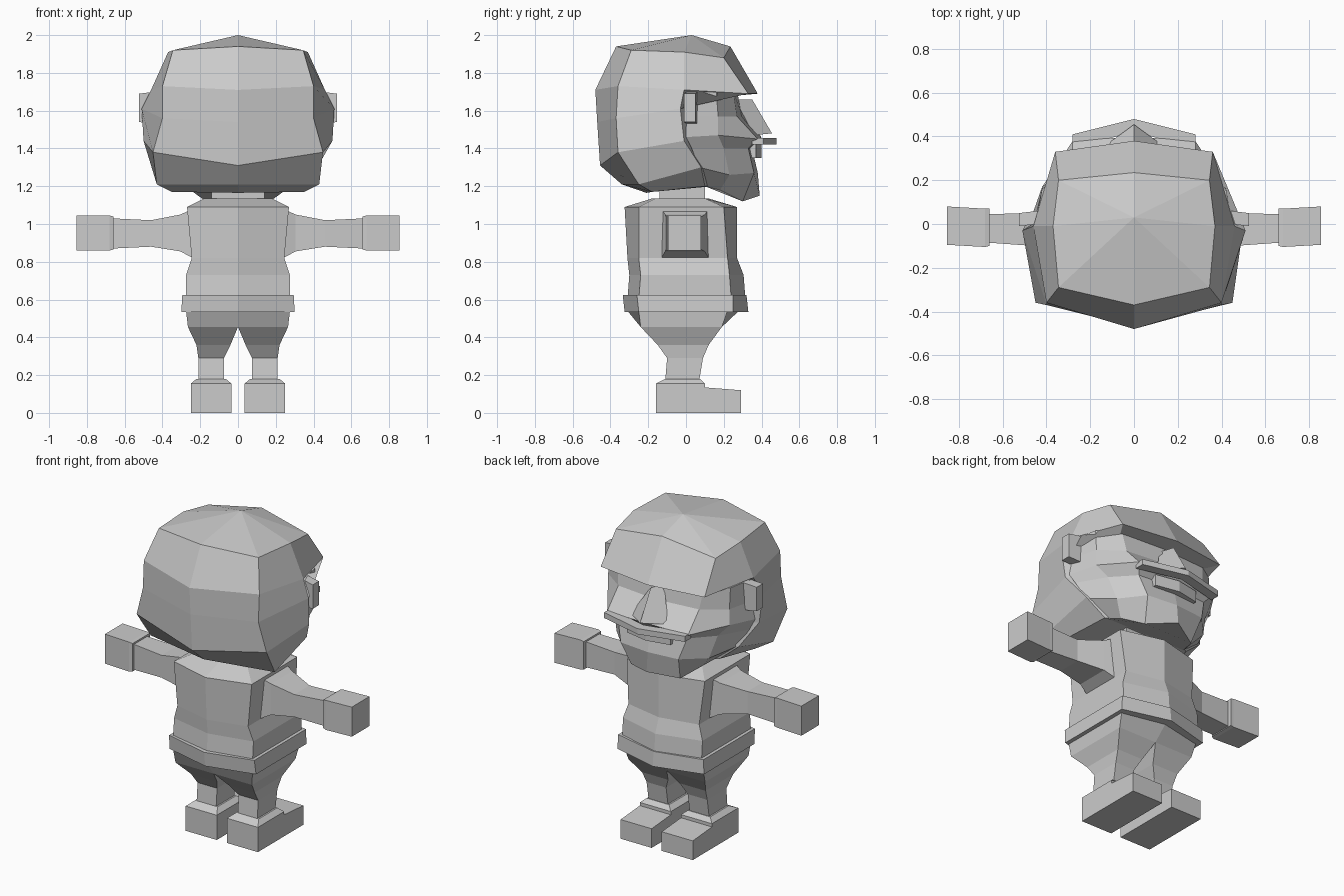
import bpy
import bmesh

default_cube = bpy.data.objects.get("Cube")
if default_cube:
    bpy.data.objects.remove(default_cube, do_unlink=True)

# One plain grey for the whole figure
grey = bpy.data.materials.new("plain grey")
grey.use_nodes = True
colour = (.6, .6, .6, 1)
grey.diffuse_color = colour
grey.node_tree.nodes["Principled BSDF"].inputs["Base Color"].default_value = colour


def loft(name, rings, apex=None):
    """Bridge matching closed rings and cap both ends; apex turns the first cap into a fan."""
    bm = bmesh.new()
    loops = [[bm.verts.new(point) for point in ring] for ring in rings]
    count = len(loops[0])
    for upper, lower in zip(loops, loops[1:]):
        for i in range(count):
            j = (i + 1) % count
            bm.faces.new((upper[i], upper[j], lower[j], lower[i]))
    bm.faces.new(loops[-1])
    if apex:
        tip = bm.verts.new(apex)
        for i in range(count):
            bm.faces.new((loops[0][i], loops[0][(i + 1) % count], tip))
    else:
        bm.faces.new(loops[0])
    bmesh.ops.recalc_face_normals(bm, faces=bm.faces)
    mesh = bpy.data.meshes.new(name)
    bm.to_mesh(mesh)
    bm.free()
    mesh.materials.append(grey)
    obj = bpy.data.objects.new(name, mesh)
    bpy.context.collection.objects.link(obj)
    return obj


def symmetric(half):
    """Complete a half ring that starts and ends on the centre plane."""
    return list(half) + [(-x, y, z) for x, y, z in half[-2:0:-1]]


def hexagon(z, width, back, back_corner, front_corner, front):
    return symmetric([(0, back, z), (width, back_corner, z),
                      (width, front_corner, z), (0, front, z)])


def upright(z, x0, x1, y0, y1):
    return [(x0, y0, z), (x1, y0, z), (x1, y1, z), (x0, y1, z)]


def sideways(x, y0, y1, z0, z1):
    return [(x, y0, z0), (x, y1, z0), (x, y1, z1), (x, y0, z1)]


def pair(name, rings):
    """Build a part on both sides of the body."""
    for side, sign in (("left", 1), ("right", -1)):
        loft(side + "_" + name, [[(sign * x, y, z) for x, y, z in ring] for ring in rings])


# Hair shell: back centre, back corner, side, front corner, front centre
hair_crown = [
    [(0, -.37, 1.94), (.345, -.29, 1.92), (.37, -.01, 1.91), (.345, .2, 1.88), (0, .235, 1.94)],
    [(0, -.48, 1.71), (.4, -.36, 1.73), (.46, -.01, 1.71), (.36, .33, 1.69), (0, .38, 1.69)],
]
hair_back = [
    [(0, -.47, 1.54), (.4, -.37, 1.56), (.51, -.03, 1.61)],
    [(0, -.455, 1.31), (.45, -.36, 1.38), (.5, -.01, 1.44)],
    [(0, -.34, 1.21), (.43, -.25, 1.21), (.42, .08, 1.3)],
    [(0, -.21, 1.165), (.35, -.18, 1.17), (.3, .1, 1.2)],
]
# The fringe underside folds inward behind the face
for i, row in enumerate(hair_back):
    z = row[-1][-1] if i else 1.67
    row += [(.24, .14, z), (0, .16, z)]
loft("hair", [symmetric(row) for row in hair_crown + hair_back], apex=(0, .03, 2))

# Face: temple, cheek, front corner, front centre
face_rows = [
    [(.45, 0, 1.7), (.42, .16, 1.7), (.3, .25, 1.7), (0, .27, 1.7)],
    [(.46, 0, 1.57), (.42, .17, 1.57), (.28, .27, 1.57), (0, .3, 1.57)],
    [(.48, 0, 1.46), (.42, .17, 1.47), (.28, .38, 1.45), (0, .4, 1.46)],
    [(.46, .03, 1.4), (.36, .2, 1.4), (.24, .33, 1.4), (0, .35, 1.4)],
    [(.41, .07, 1.3), (.32, .23, 1.26), (.2, .36, 1.27), (0, .38, 1.27)],
    [(.28, .1, 1.2), (.25, .18, 1.18), (.17, .3, 1.12), (0, .39, 1.15)],
]
loft("face", [symmetric([(0, 0, row[0][2])] + row) for row in face_rows])

# Nose wedge
loft("nose", [symmetric([(0, .24, 1.66), (.03, .26, 1.66), (0, .35, 1.66)]),
              symmetric([(0, .34, 1.47), (.13, .36, 1.47), (0, .455, 1.48)])])


def bowed_strip(name, z0, z1, half_width, end, middle, depth):
    """A shallow V-shaped bar across the face."""
    loft(name, [[(-half_width, end, z), (0, middle, z), (half_width, end, z),
                 (half_width, end - depth, z), (0, middle - depth, z),
                 (-half_width, end - depth, z)] for z in (z0, z1)])


bowed_strip("upper_lip", 1.42, 1.455, .28, .41, .48, .06)
bowed_strip("teeth", 1.35, 1.42, .15, .37, .4, .06)

# Ears
pair("ear", [sideways(.44, 0, .06, 1.53, 1.7), sideways(.525, -.01, .05, 1.54, 1.69)])

# Neck and jacket
loft("neck", [upright(z, -.14, .14, -.14, .1) for z in (1.1, 1.22)])
loft("torso", [
    hexagon(1.135, .18, -.18, -.16, .1, .12),
    hexagon(1.09, .27, -.325, -.25, .2, .27),
    hexagon(.82, .245, -.31, -.25, .22, .27),
    hexagon(.73, .275, -.3, -.24, .23, .305),
    hexagon(.6, .275, -.31, -.25, .24, .315),
])
loft("belt", [hexagon(.625, .295, -.335, -.26, .25, .32),
              hexagon(.535, .3, -.325, -.25, .25, .33)])

# Arms and blocky hands
pair("arm", [
    sideways(.24, -.13, .12, .82, 1.08),
    sideways(.305, -.11, .1, .855, 1.05),
    sideways(.46, -.1, .05, .88, 1.02),
    sideways(.67, -.085, .045, .87, 1.03),
])
pair("hand", [sideways(.66, -.1, .07, .865, 1.04), sideways(.68, -.105, .07, .86, 1.045),
              sideways(.855, -.095, .08, .86, 1.045)])

# Trouser legs flare out to meet at the hips
hip = [(0, -.31, .54), (.275, -.25, .54), (.275, .22, .54), (0, .28, .54)]
pair("leg", [
    hip,
    upright(.455, 0, .265, -.24, .19),
    upright(.36, .04, .22, -.15, .12),
    upright(.29, .075, .21, -.1, .09),
    upright(.17, .075, .21, -.11, .07),
])

# Boots with a sloping toe
sole = upright(0, .035, .25, -.16, .29)
upper = [(x, y, .155 if y < 0 else .12) for x, y, z in sole]
instep = [(x, y, .155) for x, y, z in upright(0, .035, .25, -.16, .1)]
pair("boot", [sole, upper])
pair("boot_top", [[(x, y, .05) for x, y, z in instep], instep,
                  upright(.18, .065, .22, -.11, .075)])
